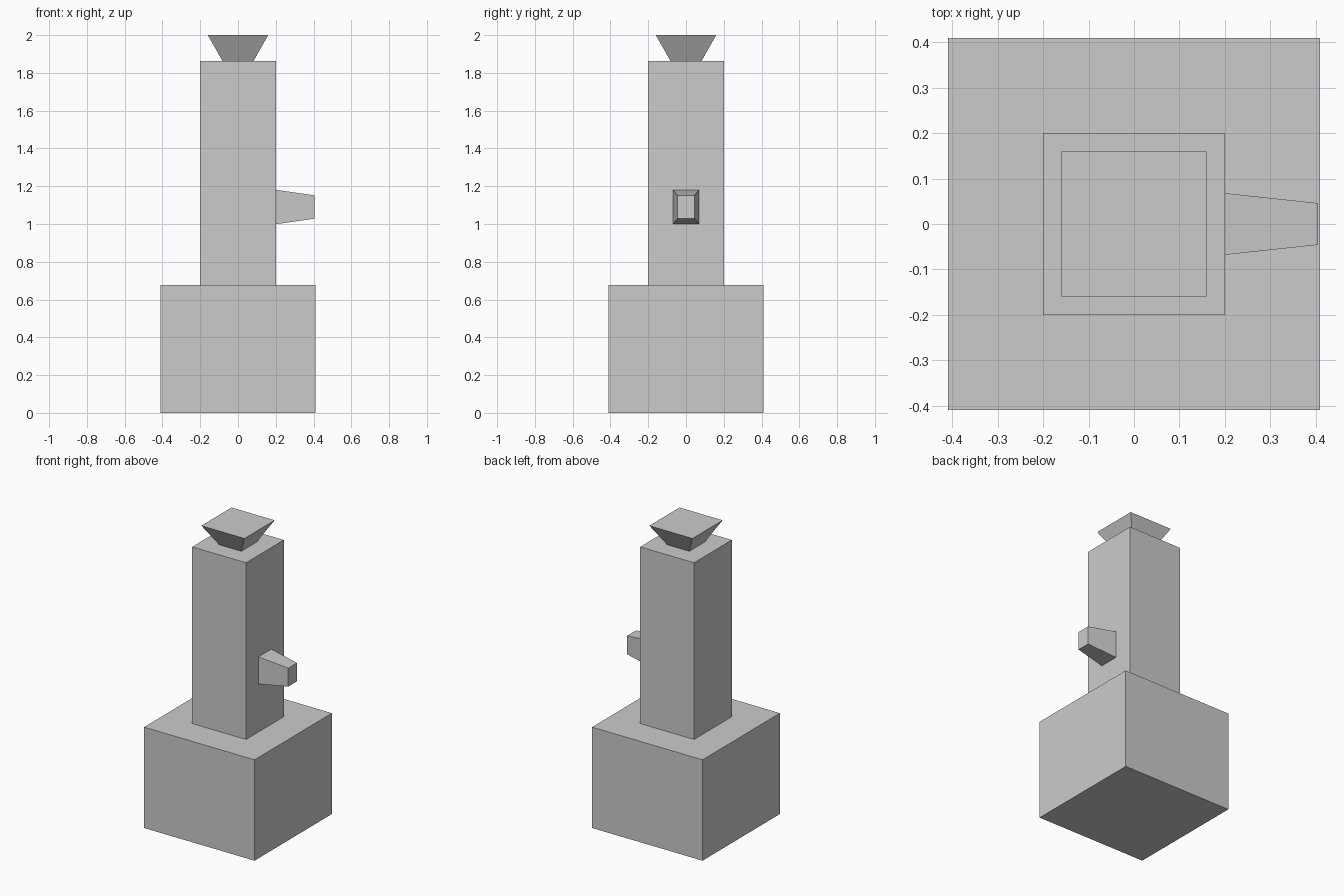
import bpy, bmesh
from mathutils import Vector

if "Cube" in bpy.data.objects:
    bpy.data.objects.remove(bpy.data.objects["Cube"])


def frustum(name, start, end, half_a, half_b, u, v):
    """Four-sided block from start to end, with half sizes along u and v at each end."""
    bm = bmesh.new()
    u, v = Vector(u), Vector(v)
    rings = []
    for centre, (a, b) in ((start, half_a), (end, half_b)):
        c = Vector(centre)
        rings.append([bm.verts.new(c + u * a * s + v * b * t)
                      for s, t in ((-1, -1), (1, -1), (1, 1), (-1, 1))])
    low, high = rings
    bm.faces.new(low[::-1])
    bm.faces.new(high)
    for i in range(4):
        j = (i + 1) % 4
        bm.faces.new((low[i], low[j], high[j], high[i]))
    bmesh.ops.recalc_face_normals(bm, faces=bm.faces)
    mesh = bpy.data.meshes.new(name)
    bm.to_mesh(mesh)
    bm.free()
    obj = bpy.data.objects.new(name, mesh)
    bpy.context.collection.objects.link(obj)
    return obj


X, Y, Z = (1, 0, 0), (0, 1, 0), (0, 0, 1)

# Square base block
frustum("base", (0, 0, 0), (0, 0, 0.677), (0.41, 0.41), (0.41, 0.41), X, Y)
# Tall column
frustum("column", (0, 0, 0.677), (0, 0, 1.863), (0.2, 0.2), (0.2, 0.2), X, Y)
# Flared cap, wider at the top
frustum("cap", (0, 0, 1.863), (0, 0, 2.0), (0.082, 0.082), (0.16, 0.16), X, Y)
# Tapered spout on the right side
frustum("spout", (0.2, 0, 1.09), (0.405, 0, 1.09), (0.068, 0.091), (0.046, 0.062), Y, Z)
